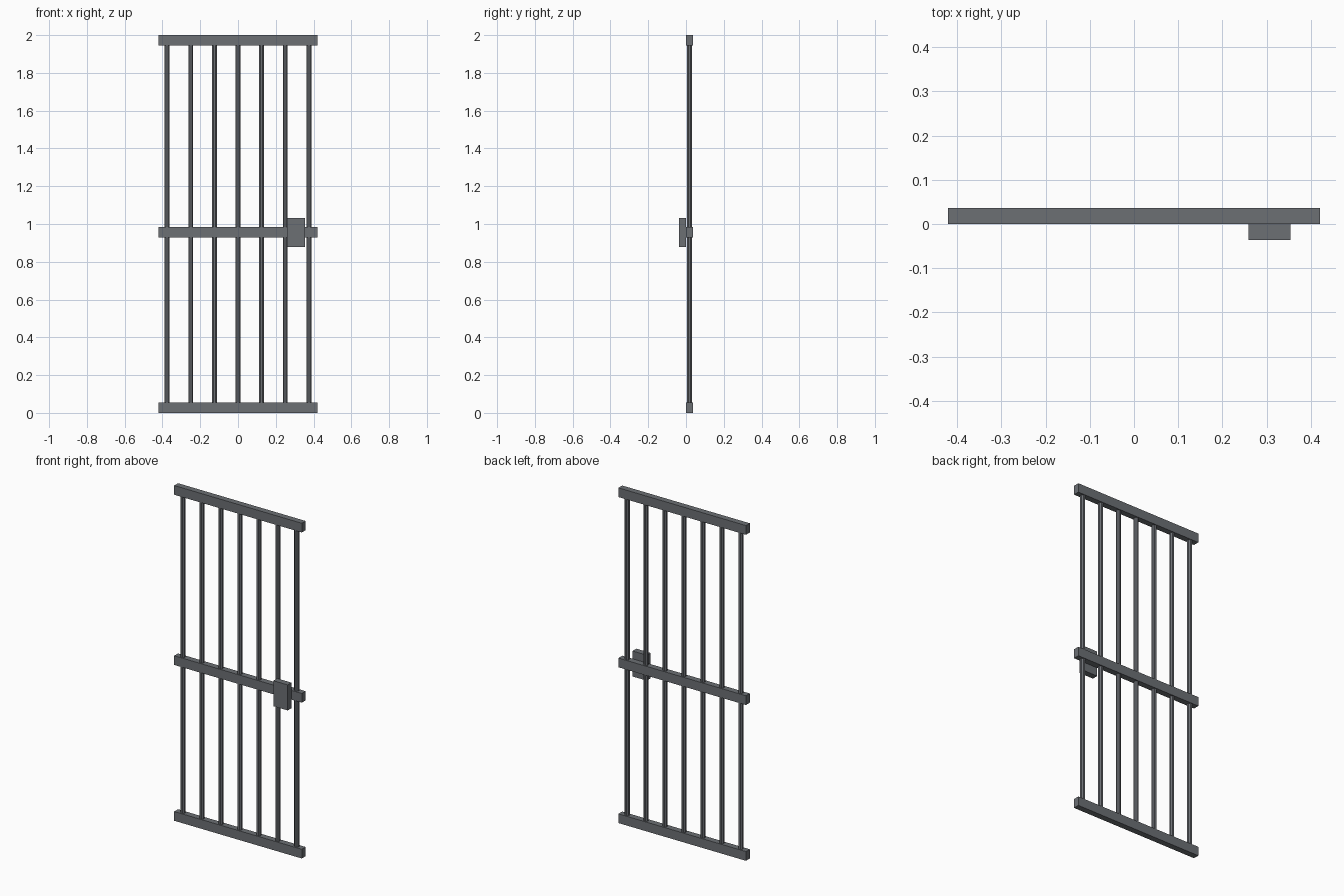
import bpy
import math

cube = bpy.data.objects.get("Cube")
if cube:
    bpy.data.objects.remove(cube, do_unlink=True)

# Dull iron finish shared by every part
iron = bpy.data.materials.new("iron_grey")
iron.use_nodes = True
colour = (0.15, 0.16, 0.175, 1.0)
iron.diffuse_color = colour
iron.node_tree.nodes["Principled BSDF"].inputs["Base Color"].default_value = colour

WIDTH, DEPTH, HEIGHT = 0.842, 0.036, 2.0
RAIL = 0.055
BARS, SPACING, RADIUS = 7, 0.125, 0.014


def finish(name):
    obj = bpy.context.object
    obj.name = name
    obj.data.materials.append(iron)
    return obj


def box(name, centre, size):
    bpy.ops.mesh.primitive_cube_add(size=1, location=centre)
    obj = finish(name)
    obj.scale = size
    bpy.ops.object.transform_apply(location=False, rotation=False, scale=True)


# Horizontal rails
for name, z in (("bottom_rail", RAIL / 2),
                ("middle_rail", 0.957),
                ("top_rail", HEIGHT - RAIL / 2)):
    box(name, (0, DEPTH / 2, z), (WIDTH, DEPTH, RAIL))

# Upright bars, ending inside the top and bottom rails
for i in range(BARS):
    x = (i - (BARS - 1) / 2) * SPACING
    bpy.ops.mesh.primitive_cylinder_add(
        vertices=8, radius=RADIUS, depth=HEIGHT - RAIL,
        location=(x, DEPTH / 2, HEIGHT / 2), rotation=(0, 0, math.pi / 8))
    finish(f"bar_{i + 1}")

# Lock box on the front of the middle rail
box("lock_box", (0.306, -DEPTH / 2, 0.955), (0.095, DEPTH, 0.152))
